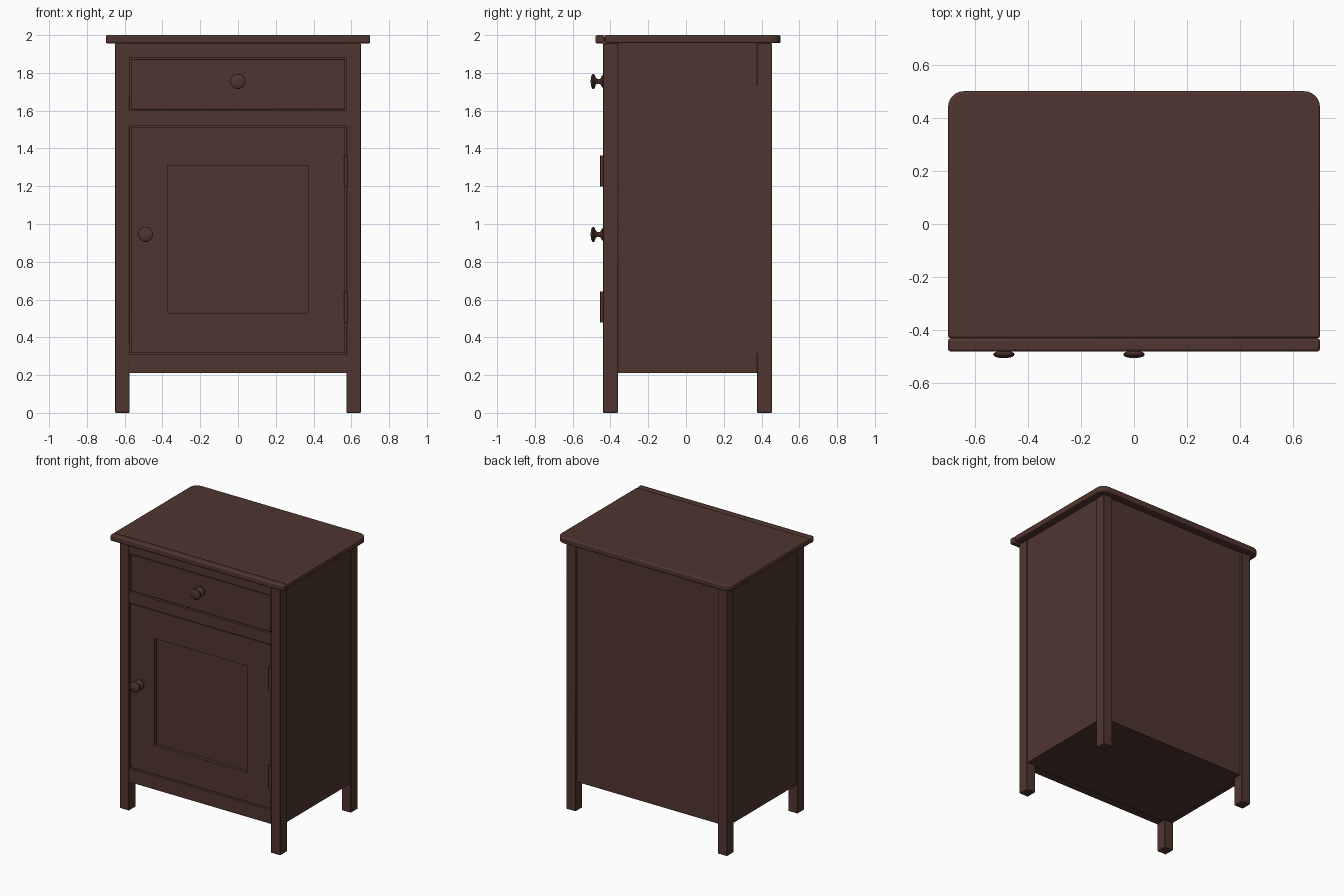
import bpy, bmesh, math

if "Cube" in bpy.data.objects:
    bpy.data.objects.remove(bpy.data.objects["Cube"])

wood = bpy.data.materials.new("dark brown wood")
wood.diffuse_color = (0.080, 0.036, 0.028, 1)
wood.use_nodes = True
wood.node_tree.nodes["Principled BSDF"].inputs["Base Color"].default_value = wood.diffuse_color


def finish(name, bm, bevel=0.0, segments=2):
    bmesh.ops.recalc_face_normals(bm, faces=bm.faces)
    mesh = bpy.data.meshes.new(name)
    bm.to_mesh(mesh)
    bm.free()
    obj = bpy.data.objects.new(name, mesh)
    bpy.context.collection.objects.link(obj)
    mesh.materials.append(wood)
    if bevel:
        mod = obj.modifiers.new("soft edges", 'BEVEL')
        mod.width = bevel
        mod.segments = segments
        mod.limit_method = 'ANGLE'
    bpy.ops.object.select_all(action='DESELECT')
    obj.select_set(True)
    bpy.context.view_layer.objects.active = obj
    bpy.ops.object.shade_smooth_by_angle(angle=math.radians(35))
    return obj


def add_box(bm, x, y, z):
    verts = bmesh.ops.create_cube(bm, size=1)["verts"]
    for v in verts:
        v.co = [r[0] if c < 0 else r[1] for r, c in zip((x, y, z), v.co)]


def box(name, x, y, z, bevel=0.0):
    bm = bmesh.new()
    add_box(bm, x, y, z)
    return finish(name, bm, bevel)


def prism(name, outline, offset, bevel):
    bm = bmesh.new()
    face = bm.faces.new([bm.verts.new(p) for p in outline])
    new = bmesh.ops.extrude_face_region(bm, geom=[face])["geom"]
    bmesh.ops.translate(bm, vec=offset,
                        verts=[v for v in new if isinstance(v, bmesh.types.BMVert)])
    return finish(name, bm, bevel, 3)


def lathe(name, x, z, profile, steps=24):
    """Spin (radius, y) points around a line running front to back."""
    bm = bmesh.new()
    verts = [bm.verts.new((x + r, y, z)) for r, y in profile]
    edges = [bm.edges.new(p) for p in zip(verts, verts[1:])]
    bmesh.ops.spin(bm, geom=verts + edges, cent=(x, 0, z), axis=(0, 1, 0),
                   angle=math.tau, steps=steps)
    bmesh.ops.remove_doubles(bm, verts=bm.verts, dist=1e-5)
    return finish(name, bm)


# Top board with rounded back corners
R = 0.06
outline = [(-0.70, -0.43, 1.957), (0.70, -0.43, 1.957)]
for cx, start in ((0.70 - R, 0), (-0.70 + R, 90)):
    for i in range(7):
        a = math.radians(start + i * 15)
        outline.append((cx + R * math.cos(a), 0.50 - R + R * math.sin(a), 1.957))
prism("top_board", outline, (0, 0, 0.043), 0.009)

# Front nosing strip with rounded edges
box("top_front_edge", (-0.70, 0.70), (-0.48, -0.43), (1.955, 2.0), 0.010)

# Legs, side panels
for side, s in (("left", -1), ("right", 1)):
    xs = sorted((s * 0.575, s * 0.65))
    box(f"front_leg_{side}", xs, (-0.44, -0.36), (0, 1.957), 0.004)
    box(f"back_leg_{side}", xs, (0.375, 0.455), (0, 1.957), 0.004)
    box(f"side_panel_{side}", sorted((s * 0.61, s * 0.643)), (-0.37, 0.385), (0.21, 1.957))

# Back panel and floor
box("back_panel", (-0.585, 0.585), (0.41, 0.438), (0.21, 1.957))
box("floor_panel", (-0.612, 0.612), (-0.40, 0.412), (0.212, 0.24))

# Front rails, flush with the legs
for name, z in (("bottom_rail", (0.21, 0.31)), ("middle_rail", (1.52, 1.60)),
                ("top_rail", (1.88, 1.957))):
    box(name, (-0.577, 0.577), (-0.438, -0.38), z)

# Drawer front
box("drawer_front", (-0.567, 0.567), (-0.431, -0.385), (1.607, 1.873), 0.003)

# Door: frame pieces around a recessed panel
bm = bmesh.new()
yd = (-0.431, -0.385)
add_box(bm, (-0.567, -0.373), yd, (0.317, 1.513))
add_box(bm, (0.373, 0.567), yd, (0.317, 1.513))
add_box(bm, (-0.373, 0.373), yd, (0.317, 0.53))
add_box(bm, (-0.373, 0.373), yd, (1.31, 1.513))
finish("door_frame", bm)
box("door_panel", (-0.38, 0.38), (-0.406, -0.39), (0.525, 1.315))

# Knobs
knob = [(0, -0.425), (0.034, -0.425), (0.034, -0.441), (0.026, -0.447), (0.014, -0.454),
        (0.012, -0.468), (0.018, -0.477), (0.034, -0.483), (0.040, -0.489),
        (0.039, -0.495), (0.030, -0.501), (0.015, -0.504), (0, -0.505)]
lathe("drawer_knob", 0, 1.755, knob)
lathe("door_knob", -0.49, 0.945, knob)

# Hinge barrels on the right of the door
for name, z in (("lower_hinge", 0.56), ("upper_hinge", 1.28)):
    bm = bmesh.new()
    bmesh.ops.create_cone(bm, cap_ends=True, segments=16, radius1=0.010, radius2=0.010, depth=0.165)
    bmesh.ops.translate(bm, verts=bm.verts, vec=(0.571, -0.444, z))
    finish(name, bm)
